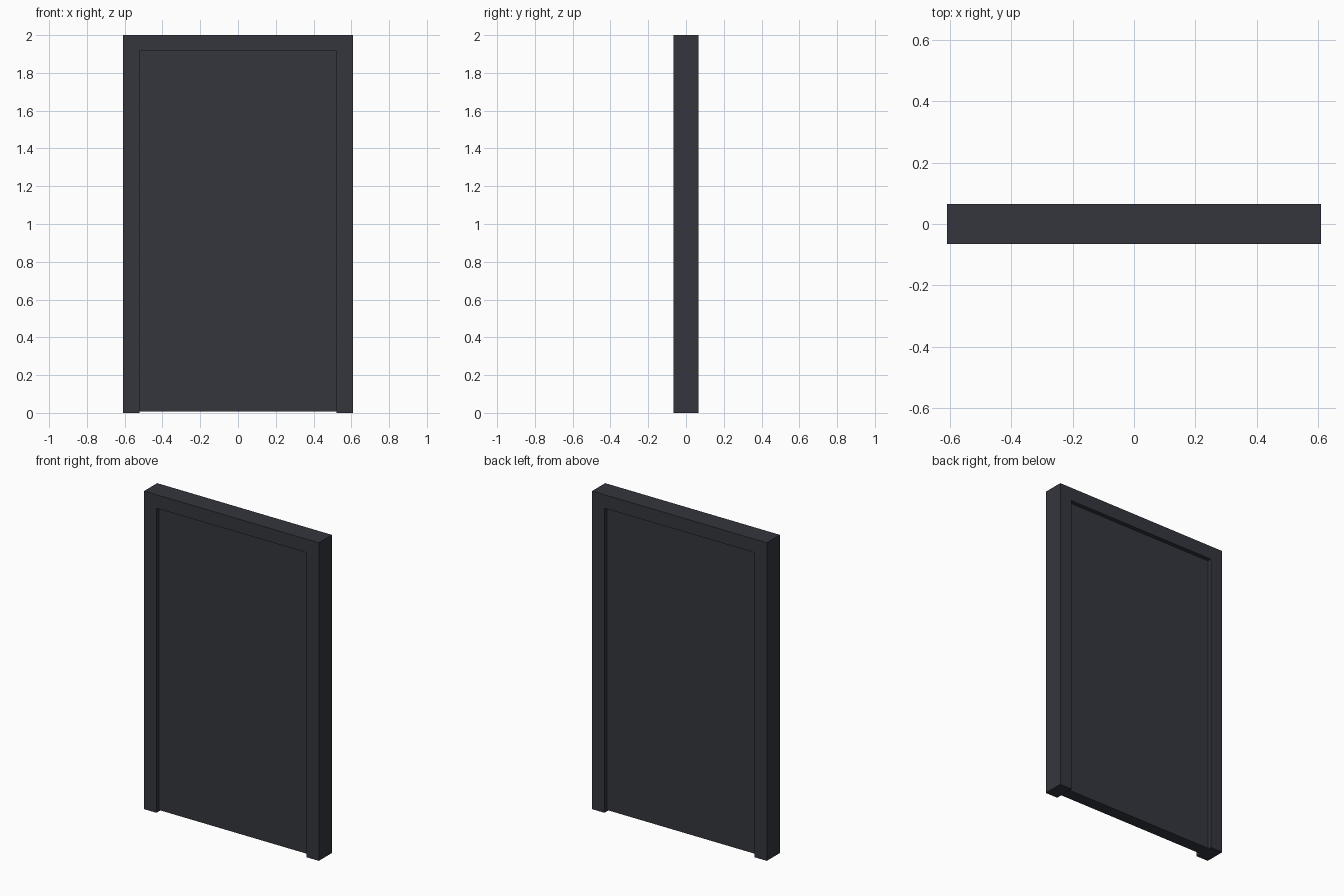
import bpy
import bmesh

if "Cube" in bpy.data.objects:
    bpy.data.objects.remove(bpy.data.objects["Cube"])

mat = bpy.data.materials.new("dark_slate")
mat.diffuse_color = (0.034, 0.037, 0.048, 1)
mat.use_nodes = True
mat.node_tree.nodes["Principled BSDF"].inputs["Base Color"].default_value = mat.diffuse_color


def extruded_panel(name, outline, half_depth):
    """Extrude an (x, z) outline symmetrically along y."""
    bm = bmesh.new()
    face = bm.faces.new([bm.verts.new((x, -half_depth, z)) for x, z in outline])
    result = bmesh.ops.extrude_face_region(bm, geom=[face])
    verts = [g for g in result["geom"] if isinstance(g, bmesh.types.BMVert)]
    bmesh.ops.translate(bm, verts=verts, vec=(0, 2 * half_depth, 0))
    bmesh.ops.recalc_face_normals(bm, faces=bm.faces)
    mesh = bpy.data.meshes.new(name)
    bm.to_mesh(mesh)
    bm.free()
    mesh.materials.append(mat)
    obj = bpy.data.objects.new(name, mesh)
    bpy.context.collection.objects.link(obj)
    return obj


W, H = 0.608, 2.0       # frame half width and height
w, h = 0.522, 1.915     # opening half width and height
SILL = 0.007            # gap under the door

# Door frame: two jambs and a header in one outline
half = [(W, H), (W, 0), (w, 0), (w, h)]
extruded_panel("door_frame", half + [(-x, z) for x, z in reversed(half)], 0.065)

# Door leaf, recessed on both sides
extruded_panel("door_leaf", [(-w, SILL), (w, SILL), (w, h), (-w, h)], 0.038)
